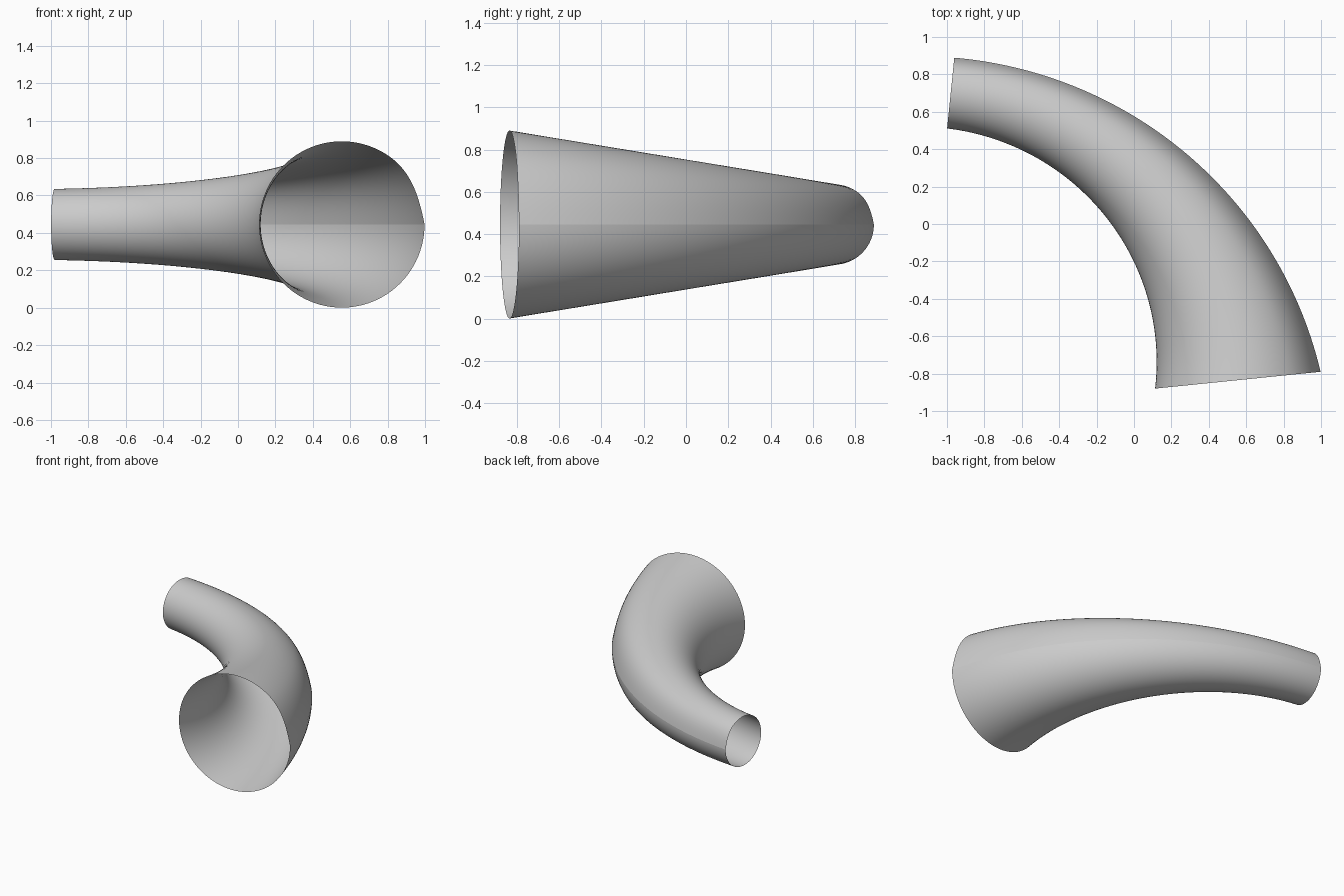
import bpy
import bmesh
from math import sin, cos, pi, radians

cube = bpy.data.objects.get("Cube")
if cube:
    bpy.data.objects.remove(cube, do_unlink=True)

# Plain grey material
grey = bpy.data.materials.new("plain grey")
grey.use_nodes = True
colour = (0.6, 0.6, 0.6, 1)
grey.diffuse_color = colour
grey.node_tree.nodes["Principled BSDF"].inputs["Base Color"].default_value = colour

# The centre line is a level arc, symmetric about the diagonal
HALF_TURN = radians(39.2)
SMALL, LARGE = 0.19, 0.445
START, END = (-0.98, 0.70), (0.555, -0.837)
BEND = (END[0] - START[0]) / (2 ** 0.5 * sin(HALF_TURN))
PIVOT_X = START[0] - BEND * cos(pi / 4 + HALF_TURN)
PIVOT_Y = START[1] - BEND * sin(pi / 4 + HALF_TURN)
RINGS, SIDES = 64, 96


def section(angle):
    """Round section, slightly flattened just above the outer seam."""
    span = 0.9
    if angle < span:
        return 1 - 0.2 * angle * (1 - angle / span) ** 2
    return 1


# Sweep the widening section along the arc, leaving both ends open
bm = bmesh.new()
rings = []
for i in range(RINGS + 1):
    turn = pi / 4 + HALF_TURN * (1 - 2 * i / RINGS)
    y = PIVOT_Y + BEND * sin(turn)
    radius = LARGE + (SMALL - LARGE) * (y - END[1]) / (START[1] - END[1])
    ring = []
    for j in range(SIDES):
        angle = 2 * pi * j / SIDES
        r = radius * section(angle)
        reach = BEND + r * cos(angle)
        ring.append(bm.verts.new((PIVOT_X + reach * cos(turn),
                                  PIVOT_Y + reach * sin(turn),
                                  LARGE + r * sin(angle))))
    rings.append(ring)
for a, b in zip(rings, rings[1:]):
    for j in range(SIDES):
        k = (j + 1) % SIDES
        bm.faces.new((a[j], a[k], b[k], b[j]))

# Make the faces point away from the centre line
bm.normal_update()
top_face = max(bm.faces, key=lambda f: f.calc_center_median().z)
if top_face.normal.z < 0:
    bmesh.ops.reverse_faces(bm, faces=bm.faces[:])

mesh = bpy.data.meshes.new("curved_horn_tube")
bm.to_mesh(mesh)
bm.free()
mesh.materials.append(grey)
horn = bpy.data.objects.new("curved_horn_tube", mesh)
bpy.context.collection.objects.link(horn)

# Smooth shading that keeps the seam crisp
bpy.ops.object.select_all(action='DESELECT')
horn.select_set(True)
bpy.context.view_layer.objects.active = horn
bpy.ops.object.shade_smooth_by_angle(angle=radians(8))
